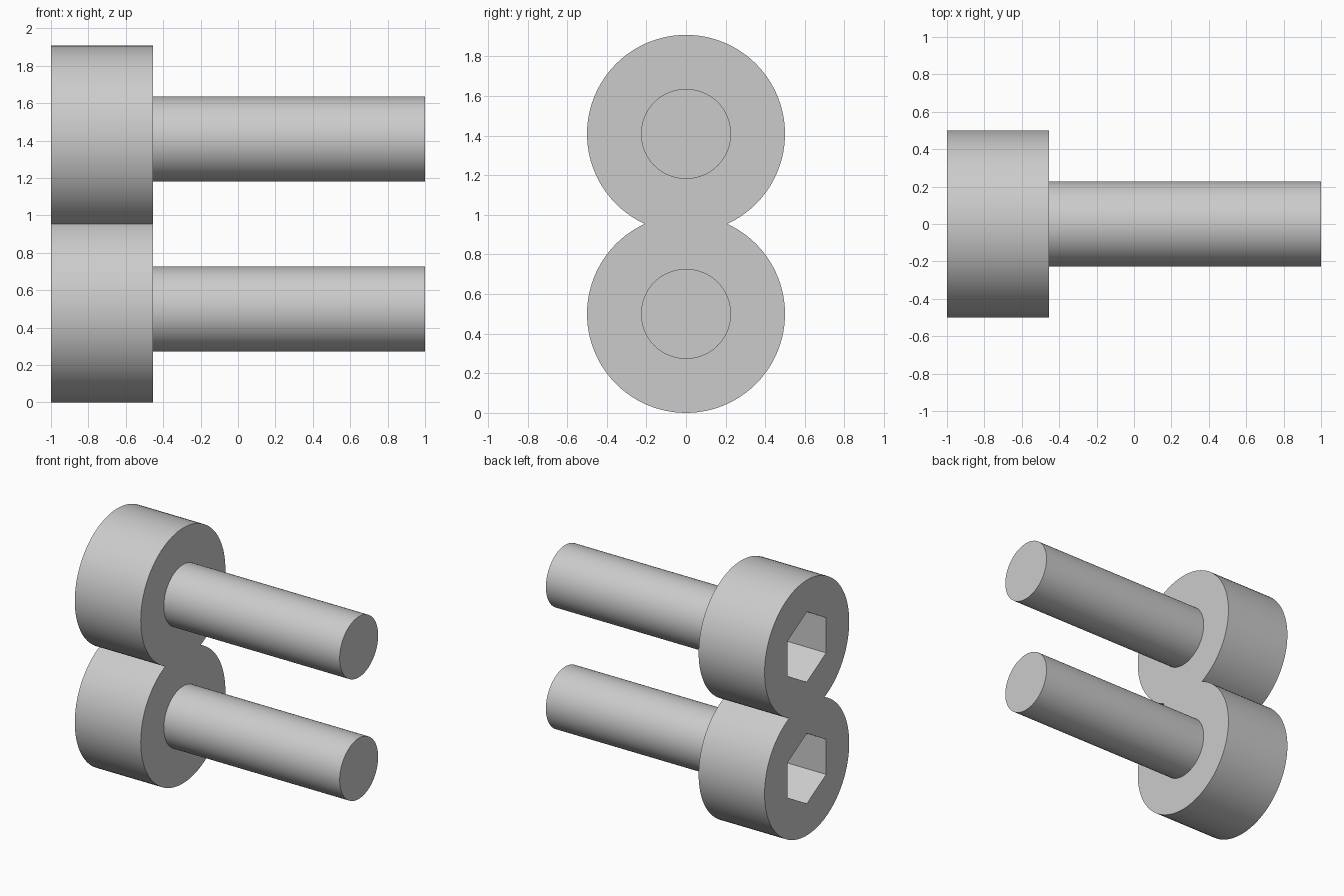
import bpy
import bmesh
from math import pi, radians
from mathutils import Matrix

if "Cube" in bpy.data.objects:
    bpy.data.objects.remove(bpy.data.objects["Cube"], do_unlink=True)

UNIT = 2 / 11                      # overall length is eleven units
HEAD_R, SHAFT_R = 2.75 * UNIT, 1.25 * UNIT
HEAD_BACK, HEAD_FRONT = -1.0, -1.0 + 3 * UNIT
LOW_Z = HEAD_R
HIGH_Z = HEAD_R + 5 * UNIT
SOCKET_R = 0.2624                  # corner radius of the hex socket
SOCKET_DEPTH = 2 * UNIT

steel = bpy.data.materials.new("grey steel")
steel.use_nodes = True
steel.diffuse_color = (0.6, 0.6, 0.6, 1)
steel.node_tree.nodes["Principled BSDF"].inputs["Base Color"].default_value = (0.6, 0.6, 0.6, 1)


def rod(name, radius, x0, x1, z, sides=96, spin=0.0):
    """Closed prism lying along x."""
    bm = bmesh.new()
    place = (Matrix.Translation(((x0 + x1) / 2, 0, z))
             @ Matrix.Rotation(pi / 2, 4, 'Y') @ Matrix.Rotation(spin, 4, 'Z'))
    bmesh.ops.create_cone(bm, cap_ends=True, segments=sides, radius1=radius,
                          radius2=radius, depth=x1 - x0, matrix=place)
    mesh = bpy.data.meshes.new(name)
    bm.to_mesh(mesh)
    bm.free()
    mesh.materials.append(steel)
    obj = bpy.data.objects.new(name, mesh)
    bpy.context.collection.objects.link(obj)
    return obj


def select(obj):
    bpy.ops.object.select_all(action='DESELECT')
    obj.select_set(True)
    bpy.context.view_layer.objects.active = obj


def combine(target, tool, operation):
    """Apply a boolean and discard the tool."""
    mod = target.modifiers.new(operation.lower(), 'BOOLEAN')
    mod.operation = operation
    mod.solver = 'EXACT'
    mod.object = tool
    select(target)
    bpy.ops.object.modifier_apply(modifier=mod.name)
    bpy.data.objects.remove(tool, do_unlink=True)


# Two overlapping round heads merged into one body
heads = rod("screw_heads", HEAD_R, HEAD_BACK, HEAD_FRONT, LOW_Z)
combine(heads, rod("upper_head", HEAD_R, HEAD_BACK, HEAD_FRONT, HIGH_Z), 'UNION')

# Hex sockets and plain shafts
parts = [heads]
for label, z in (("lower", LOW_Z), ("upper", HIGH_Z)):
    cutter = rod(label + "_socket", SOCKET_R, HEAD_BACK - 0.1,
                 HEAD_BACK + SOCKET_DEPTH, z, sides=6, spin=pi / 2)
    combine(heads, cutter, 'DIFFERENCE')
    parts.append(rod(label + "_shaft", SHAFT_R, HEAD_FRONT - 0.02, 1.0, z))

for part in parts:
    select(part)
    bpy.ops.object.shade_smooth_by_angle(angle=radians(30))
